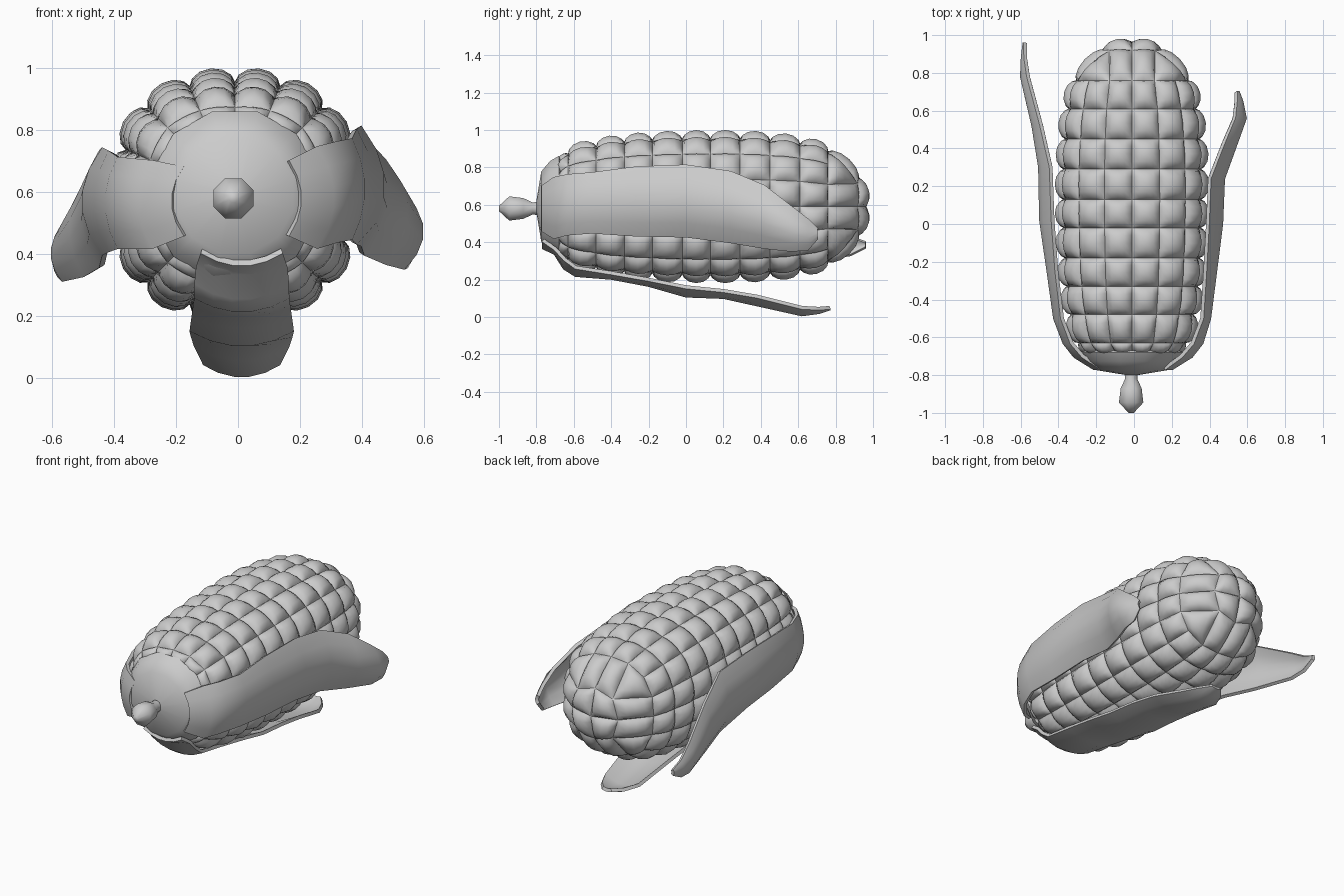
import bpy, bmesh, math
from mathutils import Vector

cube = bpy.data.objects.get("Cube")
if cube:
    bpy.data.objects.remove(cube, do_unlink=True)

CX, CZ = -0.01, 0.59      # long axis of the cob
COLUMNS = 16

grey = bpy.data.materials.new("light_grey")
grey.use_nodes = True
grey.diffuse_color = (0.6, 0.6, 0.6, 1)
grey.node_tree.nodes["Principled BSDF"].inputs["Base Color"].default_value = (0.6, 0.6, 0.6, 1)


def make_object(name, bm, thickness=0, angle=40):
    bmesh.ops.recalc_face_normals(bm, faces=bm.faces)
    mesh = bpy.data.meshes.new(name)
    bm.to_mesh(mesh)
    bm.free()
    mesh.materials.append(grey)
    obj = bpy.data.objects.new(name, mesh)
    bpy.context.collection.objects.link(obj)
    bpy.ops.object.select_all(action='DESELECT')
    obj.select_set(True)
    bpy.context.view_layer.objects.active = obj
    if thickness:
        mod = obj.modifiers.new("thickness", 'SOLIDIFY')
        mod.thickness = thickness
        mod.offset = 0
        bpy.ops.object.modifier_apply(modifier=mod.name)
    bpy.ops.object.shade_smooth_by_angle(angle=math.radians(angle))


def on_axis(r, a, y):
    return Vector((CX + r * math.cos(a), y, CZ + r * math.sin(a)))


def on_cob(r, a, y):
    """Point on the slightly squared cross-section of the cob."""
    return on_axis(r * (1 + 0.085 * math.sin(2 * a) ** 2), a, y)


def skin(bm, rows, closed=False):
    """Join rows of points into quads."""
    rows = [[bm.verts.new(p) for p in row] for row in rows]
    for a, b in zip(rows, rows[1:]):
        n = len(a)
        for i in range(n if closed else n - 1):
            j = (i + 1) % n
            bm.faces.new((a[i], a[j], b[j], b[i]))
    return rows


def lathe(name, profile, sides, thickness=0, close_ends=False, dx=0, dz=0, angle=40):
    bm = bmesh.new()
    shift = Vector((dx, 0, dz))
    rows = skin(bm, [[on_axis(r, math.tau * (k + 0.5) / sides, y) + shift for k in range(sides)]
                     for y, r in profile], closed=True)
    if close_ends:
        bm.faces.new(rows[0])
        bm.faces.new(rows[-1])
    make_object(name, bm, thickness, angle)


# Kernels: each cell of the cob becomes a rounded pillow
STEPS = [math.sin(math.pi / 2 * (t / 3 - 1)) for t in range(7)]


def kernel(bm, p00, p10, p11, p01):
    height = min(0.05, 0.4 * (p01 - p00).length)
    normal = (p11 - p00).cross(p01 - p10).normalized()
    centre = (p00 + p10 + p11 + p01) / 4
    if normal.dot(centre - Vector((CX, 0.1, CZ))) < 0:
        normal.negate()
    rows = []
    for v in STEPS:
        row = []
        for u in STEPS:
            s, t = (u + 1) / 2, (v + 1) / 2
            p = p00.lerp(p10, s).lerp(p01.lerp(p11, s), t)
            bulge = max(0, (1 - u * u) * (1 - v * v)) ** 0.55
            row.append(p + normal * height * bulge)
        rows.append(row)
    skin(bm, rows)


cob = [(-0.675, 0.23), (-0.63, 0.285), (-0.48, 0.325), (-0.33, 0.347), (-0.18, 0.358),
       (-0.02, 0.365), (0.13, 0.367), (0.29, 0.366), (0.45, 0.357), (0.61, 0.338), (0.76, 0.298)]
bm = bmesh.new()
for (y0, r0), (y1, r1) in zip(cob, cob[1:]):
    for k in range(COLUMNS):
        a, b = math.tau * k / COLUMNS, math.tau * (k + 1) / COLUMNS
        kernel(bm, on_cob(r0, a, y0), on_cob(r0, b, y0), on_cob(r1, b, y1), on_cob(r1, a, y1))

# Rounded far end: a square grid of kernels wrapped over a dome
DOME = [(0.965, 0), (0.92, 0.16), cob[-1]]


def dome_point(i, j):
    level = max(abs(i), abs(j))
    y, r = DOME[level]
    if level == 0:
        return on_cob(r, 0, y)
    if abs(i) >= abs(j):
        a = math.pi / 4 * j / i + (math.pi if i < 0 else 0)
    else:
        a = math.pi / 2 - math.pi / 4 * i / j + (math.pi if j < 0 else 0)
    return on_cob(r, a, y)


for i in range(-2, 2):
    for j in range(-2, 2):
        kernel(bm, dome_point(i, j), dome_point(i + 1, j),
               dome_point(i + 1, j + 1), dome_point(i, j + 1))
make_object("cob_kernels", bm, angle=50)

# Husk cup and stem
lathe("husk_cup", [(-0.79, 0.03), (-0.765, 0.19), (-0.72, 0.245), (-0.675, 0.272)],
      12, thickness=0.02)
lathe("stem", [(-1.0, 0.015), (-0.945, 0.07), (-0.87, 0.06), (-0.82, 0.035), (-0.77, 0.04)],
      8, close_ends=True, dx=-0.005, dz=-0.01, angle=85)

SPAN = [-1, -0.6, -0.2, 0.2, 0.6, 1]


# Side leaves: y, low edge, high edge, x at the edges, x at the middle
def side_leaf(name, sign, stations):
    bm = bmesh.new()
    skin(bm, [[Vector((sign * (mid - (mid - edge) * s * s), y, low + (high - low) * (s + 1) / 2))
               for s in SPAN] for y, low, high, edge, mid in stations])
    make_object(name, bm, thickness=0.02)


side_leaf("left_husk_leaf", 1, [
    (-0.765, 0.46, 0.70, 0.16, 0.20), (-0.70, 0.42, 0.745, 0.25, 0.305),
    (-0.63, 0.44, 0.76, 0.31, 0.36),
    (-0.50, 0.45, 0.77, 0.36, 0.40), (-0.27, 0.435, 0.80, 0.375, 0.43),
    (0, 0.43, 0.81, 0.39, 0.465), (0.24, 0.40, 0.775, 0.40, 0.475),
    (0.42, 0.37, 0.70, 0.47, 0.54), (0.56, 0.355, 0.59, 0.53, 0.59),
    (0.65, 0.36, 0.52, 0.54, 0.57), (0.70, 0.42, 0.47, 0.54, 0.55)])
side_leaf("right_husk_leaf", -1, [
    (-0.765, 0.46, 0.68, 0.17, 0.21), (-0.70, 0.42, 0.70, 0.27, 0.315),
    (-0.63, 0.42, 0.705, 0.33, 0.37),
    (-0.50, 0.42, 0.71, 0.38, 0.42), (-0.25, 0.41, 0.73, 0.41, 0.455),
    (0.02, 0.40, 0.74, 0.43, 0.495), (0.30, 0.36, 0.73, 0.44, 0.50),
    (0.52, 0.33, 0.63, 0.49, 0.535), (0.78, 0.315, 0.49, 0.56, 0.595),
    (0.88, 0.33, 0.43, 0.575, 0.59), (0.96, 0.37, 0.40, 0.575, 0.58)])

# Lower leaf: y, half width, z at the middle, z at the edges
bm = bmesh.new()
skin(bm, [[Vector((0.012 + half * s, y, mid + (edge - mid) * s * s)) for s in SPAN]
          for y, half, mid, edge in [
              (-0.765, 0.13, 0.37, 0.41), (-0.70, 0.145, 0.34, 0.365), (-0.65, 0.15, 0.26, 0.31),
              (-0.59, 0.15, 0.222, 0.265),
              (-0.40, 0.155, 0.208, 0.235), (-0.20, 0.16, 0.17, 0.20), (0, 0.165, 0.112, 0.16),
              (0.20, 0.16, 0.105, 0.14), (0.38, 0.15, 0.065, 0.11), (0.62, 0.12, 0.012, 0.05),
              (0.71, 0.08, 0.025, 0.045), (0.77, 0.03, 0.045, 0.05)]])
make_object("lower_husk_leaf", bm, thickness=0.02)
